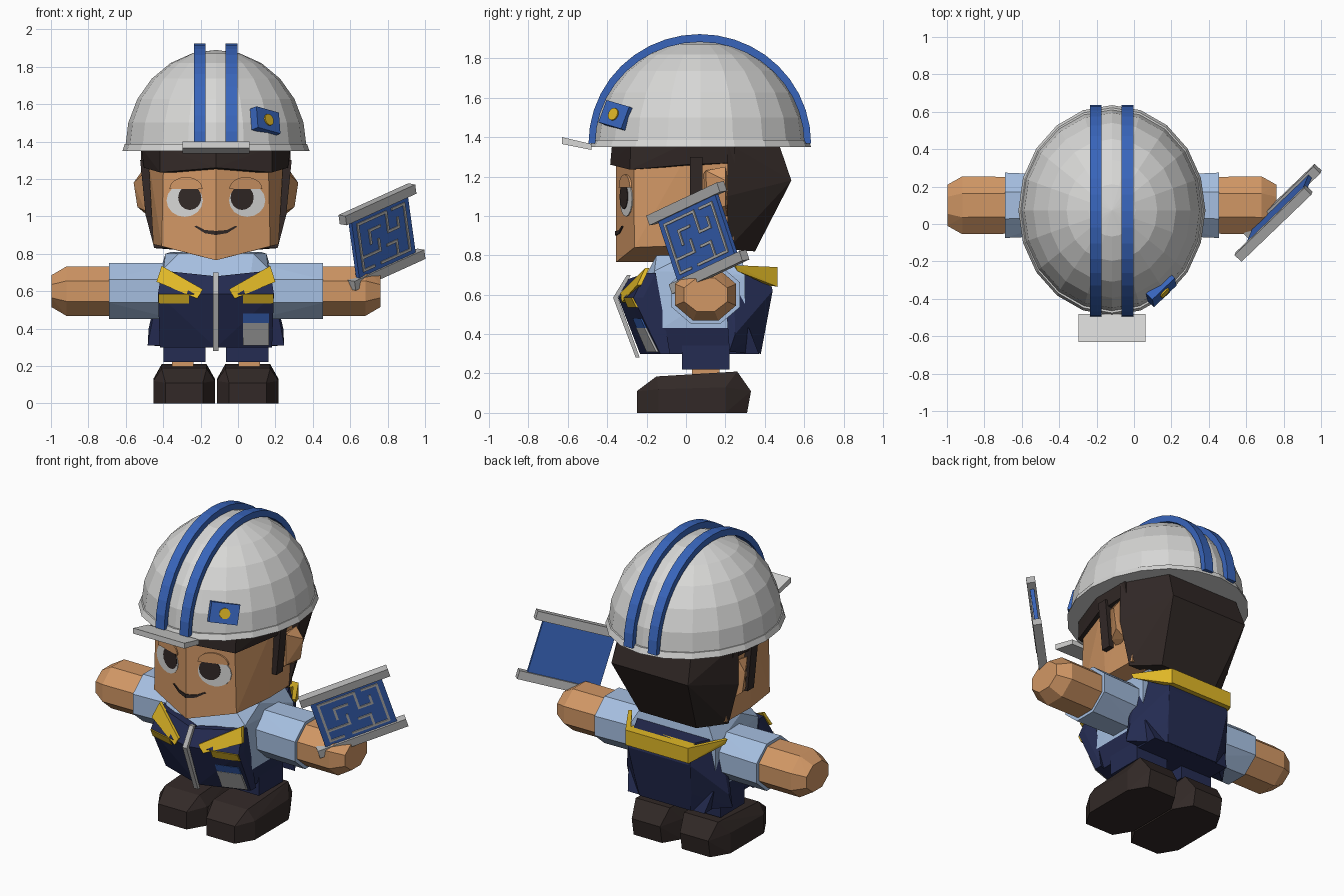
import bpy, bmesh
from math import sin, cos, pi
from mathutils import Vector, Matrix

cube = bpy.data.objects.get("Cube")
if cube:
    bpy.data.objects.remove(cube, do_unlink=True)

CENTRE = Vector((-.118, 0, 0))   # the body's mirror plane


def material(name, r, g, b):
    mat = bpy.data.materials.new(name)
    mat.use_nodes = True
    mat.diffuse_color = (r, g, b, 1)
    bsdf = mat.node_tree.nodes["Principled BSDF"]
    bsdf.inputs["Base Color"].default_value = (r, g, b, 1)
    bsdf.inputs["Roughness"].default_value = .8
    return mat


white = material("helmet white", .68, .68, .67)
grey = material("light grey", .47, .47, .47)
skin = material("skin", .64, .31, .13)
brown = material("dark brown", .032, .022, .02)
sky = material("shirt blue", .38, .52, .75)
navy = material("navy", .018, .025, .085)
blue = material("bright blue", .04, .13, .5)
yellow = material("yellow", .75, .48, .02)


def finish(name, mat, bm, offset=CENTRE):
    bmesh.ops.recalc_face_normals(bm, faces=bm.faces)
    bmesh.ops.translate(bm, verts=bm.verts, vec=offset)
    mesh = bpy.data.meshes.new(name)
    bm.to_mesh(mesh)
    bm.free()
    mesh.materials.append(mat)
    obj = bpy.data.objects.new(name, mesh)
    bpy.context.scene.collection.objects.link(obj)
    return obj


def hull(name, mat, points, side=0):
    """Faceted solid round the points; side 0 mirrors them into one solid."""
    bm = bmesh.new()
    for s in ((side,) if side else (1, -1)):
        for x, y, z in points:
            bm.verts.new((s * x, y, z))
    bmesh.ops.remove_doubles(bm, verts=bm.verts, dist=.0001)
    res = bmesh.ops.convex_hull(bm, input=bm.verts)
    inside = [g for g in res["geom_interior"] if isinstance(g, bmesh.types.BMVert)]
    bmesh.ops.delete(bm, geom=inside, context="VERTS")
    bmesh.ops.dissolve_limit(bm, angle_limit=.02, verts=bm.verts, edges=bm.edges)
    return finish(name, mat, bm)


def pair(name, mat, points):
    for side, label in ((1, "left_"), (-1, "right_")):
        hull(label + name, mat, points, side)


def loft(name, mat, front, back, offset=CENTRE):
    """Solid between two matching outlines."""
    bm = bmesh.new()
    a = [bm.verts.new(p) for p in front]
    b = [bm.verts.new(p) for p in back]
    bm.faces.new(a)
    bm.faces.new(b[::-1])
    for i in range(len(a)):
        j = (i + 1) % len(a)
        bm.faces.new((a[i], b[i], b[j], a[j]))
    return finish(name, mat, bm, offset)


def prism(name, mat, outline, x0, x1):
    return loft(name, mat, [(x0, y, z) for y, z in outline], [(x1, y, z) for y, z in outline])


def plate(name, mat, outline, surface, lift, sides=(1, -1)):
    """Thin plate laid on a surface y = f(x, z), repeated on each side."""
    for s in sides:
        front = [(s * x, surface(x, z) - lift, z) for x, z in outline]
        back = [(s * x, surface(x, z) + .004, z) for x, z in outline]
        loft(("left_" if s > 0 else "right_") + name, mat, front, back)


def ellipse(cx, cz, rx, rz, start=0, end=2 * pi, n=16):
    steps = n if end - start > 6 else n + 1
    return [(cx + rx * cos(start + (end - start) * i / n),
             cz + rz * sin(start + (end - start) * i / n)) for i in range(steps)]


def frame(origin, u, v):
    u = Vector(u).normalized()
    n = u.cross(Vector(v)).normalized()
    v = n.cross(u)
    m = Matrix((u, v, n)).transposed().to_4x4()
    m.translation = Vector(origin)
    return m


def slab(name, mat, m, outline, low, high):
    return loft(name, mat, [m @ Vector((u, v, high)) for u, v in outline],
                [m @ Vector((u, v, low)) for u, v in outline], Vector())


def rect(u0, u1, v0, v1):
    return [(u0, v0), (u1, v0), (u1, v1), (u0, v1)]


def block(x0, x1, y0, y1, z0, z1):
    return [(x, y, z) for x in (x0, x1) for y in (y0, y1) for z in (z0, z1)]


def rings(sections):
    """Octagon rings along x: position, half depth, half height."""
    return [(x, .1 + ry * cos(a) * 1.08, .6 + rz * sin(a) * 1.08)
            for x, ry, rz in sections for a in [(k + .5) * pi / 4 for k in range(8)]]


# Helmet: faceted half ellipsoid, rim, peak and two ridge stripes
bm = bmesh.new()
bmesh.ops.create_uvsphere(bm, u_segments=20, v_segments=12, radius=1)
low = [v for v in bm.verts if v.co.z < -.01]
bmesh.ops.delete(bm, geom=low, context="VERTS")
bmesh.ops.holes_fill(bm, edges=bm.edges)
bmesh.ops.scale(bm, verts=bm.verts, vec=(.485, .54, .525))
finish("helmet_dome", white, bm, CENTRE + Vector((0, .073, 1.365)))

bm = bmesh.new()
bmesh.ops.create_cone(bm, cap_ends=True, segments=20, radius1=1, radius2=.975, depth=.035)
bmesh.ops.scale(bm, verts=bm.verts, vec=(.5, .5625, 1))
finish("helmet_rim", white, bm, CENTRE + Vector((0, .073, 1.368)))

prism("helmet_peak", white, [(-.63, 1.365), (-.63, 1.4), (-.48, 1.365), (-.48, 1.335)], -.18, .18)
arch = ellipse(.07, 1.368, .565, .555, 0, pi, 20) + ellipse(.07, 1.368, .53, .515, 0, pi, 20)[::-1]
for x in (-.087, .083):
    prism("helmet_stripe", blue, arch, x - .031, x + .031)

# Badge
badge = frame((.15, -.355, 1.51), (.125, .12, -.035), (0, .045, .1))
slab("badge", blue, badge, rect(-.085, .085, -.06, .06), -.03, .018)
slab("badge_disc", yellow, badge, ellipse(0, 0, .032, .032), 0, .026)

# Head, ears and hair
hull("head", skin, [(0, -.355, 1.3), (0, -.355, .765), (.28, -.265, 1.3), (.29, -.262, .84),
                    (.36, 0, 1.3), (.335, 0, .85), (.36, .24, 1.3), (.33, .24, .85), (0, .24, .77)])
pair("ear", skin, [(.33, .08, 1.2), (.33, .1, 1), (.38, .11, 1.03), (.385, .1, 1.23),
                   (.44, .2, 1.18), (.42, .2, 1.05), (.36, .21, 1.0), (.39, .2, 1.25), (.33, .21, 1.2)])
hull("hair_fringe", brown, [(0, -.385, 1.26), (0, -.375, 1.37), (.3, -.285, 1.235), (.3, -.28, 1.37),
                            (.385, 0, 1.26), (.4, 0, 1.37), (.385, .25, 1.27), (.4, .25, 1.37)])
pair("sideburn", brown, [(x + dx, y, z) for x, z in ((.375, 1.3), (.345, 1.0))
                         for dx in (-.03, .03) for y in (.02, .085)])
hull("hair_back", brown, [(.4, .21, 1.37), (.4, .21, 1.1), (.33, .21, .83), (.25, .47, 1.37),
                          (.27, .535, 1.18), (.2, .35, .82)])


# Face details laid on the two front planes
def face(x, z):
    return -.355 + .32 * x


plate("eye_white", white, ellipse(.167, 1.085, .097, .088), face, .004)
plate("pupil", brown, ellipse(.14, 1.1, .062, .066), face, .007)
plate("eyelid", skin, ellipse(.16, 1.145, .088, .065, 0, pi), face, .0095)
plate("smile", brown, [(0, .9), (.06, .91), (.115, .945), (.105, .95), (.06, .927), (0, .922)], face, .006)

# Shirt, sleeves and hands
hull("shirt", sky, [(.3, -.12, .43), (.18, -.235, .46), (.18, -.235, .63), (.28, -.16, .72),
                    (.2, -.15, .8), (.27, 0, .8), (.24, .28, .81), (.3, .3, .7), (.3, .3, .43)])
pair("sleeve", sky, rings([(.22, .16, .15), (.572, .175, .15)]))
pair("hand", skin, rings([(.54, .152, .132), (.8, .155, .132), (.88, .11, .085)]))

# Hips, legs and shoes
hull("hips", navy, [(.3, -.18, .43), (.27, -.13, .3), (.3, .32, .43), (.27, .37, .3)])
pair("trouser_leg", navy, block(.055, .28, -.02, .22, .22, .4))
pair("ankle", skin, block(.12, .235, .03, .17, .12, .26))
pair("shoe", brown, [(.005, -.14, 0), (.335, -.14, 0), (.07, -.25, 0), (.27, -.25, 0),
                     (.005, .2, 0), (.335, .2, 0), (.07, .31, 0), (.27, .31, 0),
                     (.005, -.14, .12), (.335, -.14, .12), (.07, -.25, .11), (.27, -.25, .11),
                     (.005, .2, .13), (.335, .2, .13), (.07, .33, .11), (.27, .33, .11),
                     (.05, -.15, .185), (.29, -.15, .185), (.05, .26, .21), (.29, .26, .21)])


# Open vest: two bulging front panels and a wide back
def vest(x, z):
    if z < .585:
        t = (.585 - z) / .285
        return -.345 + .25 * x + t * (.11 + .1 * x)
    return -.345 + .25 * x + (z - .585) * .55


panel = [(.004, .68), (.004, .585), (.004, .3), (.3, .3), (.31, .585), (.29, .71)]
pair("vest_front", navy, [(x, vest(x, z) + d, z) for x, z in panel for d in (0, .05)])
hull("vest_back", navy, [(.28, .24, .74), (.2, .41, .74), (.22, .44, .62), (.2, .4, .42), (.18, .38, .3),
                         (.36, .25, .4), (.365, .22, .31), (.31, .2, .6)])
prism("zip", grey, [(-.3, .7), (-.37, .585), (-.255, .28), (-.235, .28), (-.345, .585), (-.28, .7)],
      -.015, .015)

# Reflective bands and chest pocket
plate("chest_band", yellow, [(.29, .735), (.318, .65), (.1, .56), (.07, .61)], vest, .018)
plate("chest_stripe", yellow, rect(.145, .307, .535, .585), vest, .009)
plate("pocket", grey, rect(.145, .285, .31, .43), vest, .012, (1,))
plate("pocket_top", blue, rect(.145, .285, .43, .48), vest, .009, (1,))
hull("back_band", yellow, [(.22, y, z) for y in (.39, .465) for z in (.645, .74)])
pair("shoulder_band", yellow, [(.22, .41, .74), (.22, .465, .74), (.22, .465, .64), (.22, .41, .65),
                               (.33, .24, .75), (.35, .25, .75), (.34, .26, .72)])

# Plan board held in the left hand
board = frame((.77, .06, .89), (.375, .36, .17), (-.065, -.13, .34))
slab("plan_sheet", blue, board, rect(-.22, .22, -.2, .18), -.012, .012)
for name, v in (("plan_top_bar", .185), ("plan_bottom_bar", -.185)):
    slab(name, grey, board, rect(-.272, .272, v - .026, v + .026), -.026, .026)

# Plan lines: each is a straight wall between two points
walls = [(-.18, .13, .04, .13), (.09, .13, .18, .13), (-.18, -.13, -.1, -.13), (-.04, -.13, .18, -.13),
         (-.18, -.13, -.18, .13), (.18, -.13, .18, .13), (-.1, .07, -.02, .07), (-.1, 0, -.1, .07),
         (-.18, -.06, -.04, -.06), (-.04, -.06, -.04, 0), (.04, .02, .04, .13), (.04, .02, .12, .02),
         (.09, -.13, .09, -.05), (.02, -.05, .09, -.05), (.12, .02, .12, .07)]
for u0, v0, u1, v1 in walls:
    slab("plan_line", grey, board, rect(u0 - .007, u1 + .007, v0 - .007, v1 + .007), .01, .018)
